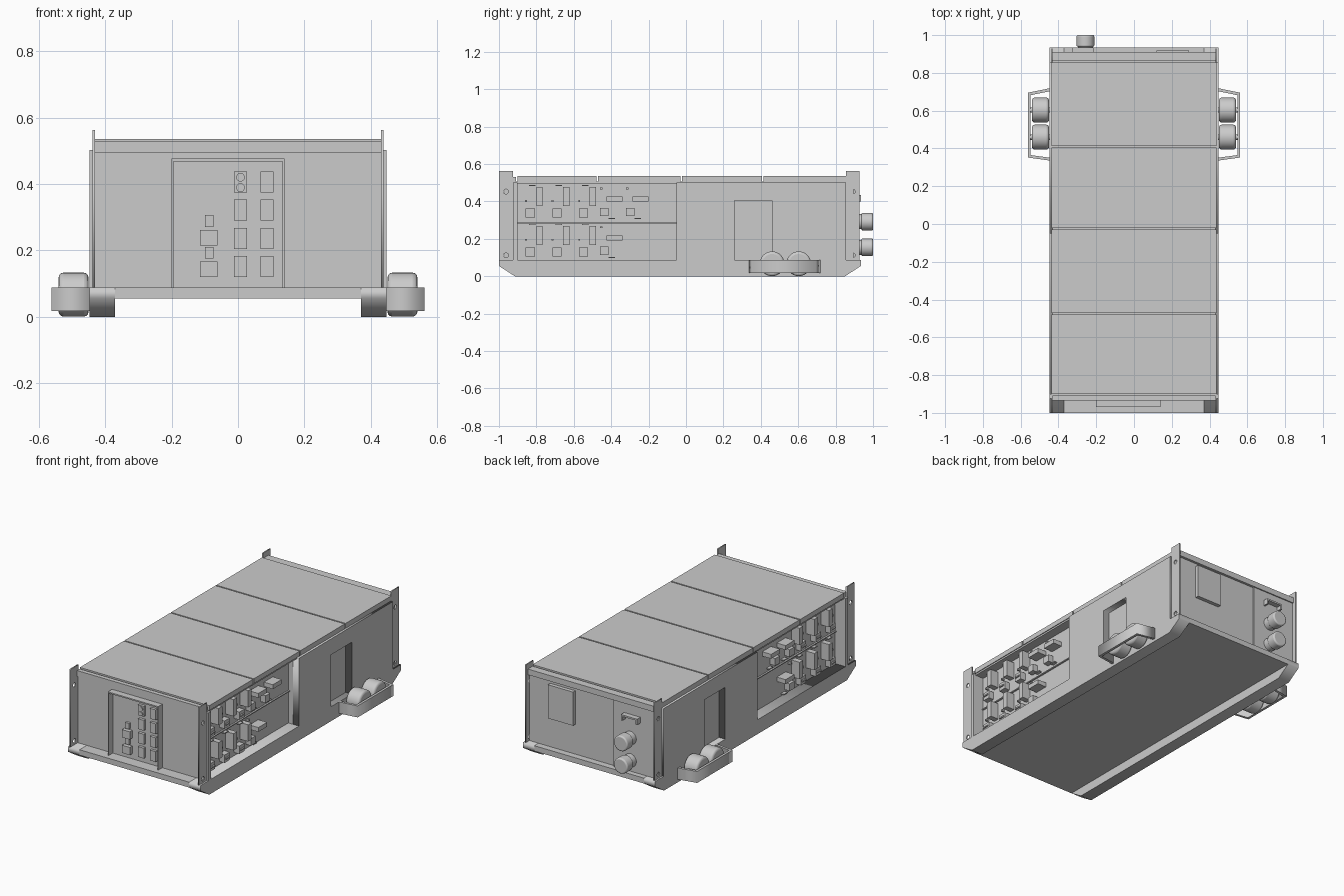
import bpy, math
from mathutils import Matrix

if "Cube" in bpy.data.objects:
    bpy.data.objects.remove(bpy.data.objects["Cube"])


def link(name, mesh):
    ob = bpy.data.objects.new(name, mesh)
    bpy.context.collection.objects.link(ob)
    return ob


def box(name, x, y, z):
    """Box from three (min, max) ranges."""
    (a, b), (c, d), (e, f) = sorted(x), sorted(y), sorted(z)
    v = [(i, j, k) for i in (a, b) for j in (c, d) for k in (e, f)]
    q = [(0, 1, 3, 2), (4, 6, 7, 5), (0, 4, 5, 1), (2, 3, 7, 6), (0, 2, 6, 4), (1, 5, 7, 3)]
    me = bpy.data.meshes.new(name)
    me.from_pydata(v, [], q)
    return link(name, me)


def plate(name, outline, lo, hi, holes=(), axis='X'):
    """Filled outline with round holes, extruded from lo to hi.
    axis X: outline is (y, z); axis Z: outline is (x, y)."""
    cu = bpy.data.curves.new(name, 'CURVE')
    cu.dimensions = '2D'
    cu.fill_mode = 'BOTH'
    cu.extrude = (hi - lo) / 2
    loops = [outline]
    for cx, cy, r in holes:
        loops.append([(cx + r * math.cos(t * math.pi / 8), cy + r * math.sin(t * math.pi / 8))
                      for t in range(16)])
    for pts in loops:
        sp = cu.splines.new('POLY')
        sp.points.add(len(pts) - 1)
        for p, (a, b) in zip(sp.points, pts):
            p.co = (a, b, 0, 1)
        sp.use_cyclic_u = True
    tmp = link(name + "_outline", cu)
    dg = bpy.context.evaluated_depsgraph_get()
    me = bpy.data.meshes.new_from_object(tmp.evaluated_get(dg))
    bpy.data.objects.remove(tmp)
    mid = (lo + hi) / 2
    if axis == 'X':
        me.transform(Matrix(((0, 0, 1, mid), (1, 0, 0, 0), (0, 1, 0, 0), (0, 0, 0, 1))))
    else:
        me.transform(Matrix.Translation((0, 0, mid)))
    return link(name, me)


def cyl(name, start, length, r, axis, bevel=0.0, n=32):
    """Cylinder starting at a point and running along +x or +y."""
    c = list(start)
    c['XY'.index(axis)] += length / 2
    rot = (0, math.pi / 2, 0) if axis == 'X' else (math.pi / 2, 0, 0)
    bpy.ops.mesh.primitive_cylinder_add(vertices=n, radius=r, depth=length, location=c, rotation=rot)
    ob = bpy.context.object
    ob.name = name
    if bevel:
        m = ob.modifiers.new("round", 'BEVEL')
        m.width, m.segments = bevel, 3
        m.limit_method = 'ANGLE'
    bpy.ops.object.shade_smooth_by_angle()
    return ob


# Base plate and enclosure core
box("base_plate", (-.37, .37), (-1, .935), (.055, .088))
box("core", (-.375, .375), (-.91, .88), (.08, .5))
box("rear_core", (-.405, .405), (-.05, .88), (.08, .5))
box("front_wall", (-.432, .432), (-.93, -.9), (.085, .5))
box("rear_wall", (-.432, .432), (.855, .895), (.085, .5))

# Roof panels and end beams
edges = (-.905, -.475, -.025, .41, .86)
for a, b in zip(edges, edges[1:]):
    box("roof_panel", (-.437, .437), (a + .004, b - .004), (.505, .535))
box("roof_deck", (-.432, .432), (-.93, .9), (.495, .508))
box("front_roof_beam", (-.432, .432), (-.935, -.909), (.495, .53))
box("rear_roof_beam", (-.432, .432), (.864, .91), (.495, .53))


# Side wall parts, same on both sides
for s in (-1, 1):
    def span(a, b):
        return sorted((s * a, s * b))

    # Skid runner with sloped ends
    plate("skid_runner", [(-1, .055), (-.915, 0), (.85, 0), (.935, .055), (.935, .088), (-1, .088)],
          *span(.37, .447))
    # Side wall with door opening, and the post before the equipment bay
    plate("side_wall", [(-.05, .085), (.26, .085), (.26, .405), (.46, .405), (.46, .085),
                        (.855, .085), (.855, .502), (-.05, .502)], *span(.37, .447))
    box("bay_post", span(.37, .447), (-.925, -.9), (.085, .502))
    # Lifting flanges with bolt holes
    for y0, y1 in ((-1, -.925), (.855, .928)):
        m = (y0 + y1) / 2
        plate("corner_flange", [(y0, .085), (y1, .085), (y1, .562), (y0, .562)], *span(.431, .438),
              holes=[(m, .453, .013), (m, .112, .013)])

    # Equipment bay: divider, tall modules, relays, terminal blocks, pins
    box("bay_shelf", span(.37, .385), (-.9, -.05), (.283, .289))
    for z in (0, -.208):
        for i in range(3):
            y = -.80 + .142 * i
            box("tall_module", span(.37, .43), (y, y + .034), (.375 + z, .477 + z))
            box("relay", span(.37, .41), (y - .057, y - .008), (.315 + z, .363 + z))
            box("relay_cap", span(.41, .418), (y - .05, y - .015), (.335 + z, .343 + z))
            box("pin", span(.37, .40), (y - .04, y - .005), (.483 + z, .489 + z))
            for dy in (-.06, .018):
                box("pin", span(.37, .395), (y + dy, y + dy + .01), (.398 + z, .408 + z))
        for y in (-.425, -.285)[:2 if z == 0 else 1]:
            box("terminal_block", span(.37, .435), (y, y + .085), (.4 + z, .427 + z))
            box("relay", span(.37, .41), (y - .035, y + .01), (.322 + z, .366 + z))
            box("pin", span(.37, .395), (y + .01, y + .045), (.306 + z, .312 + z))
            box("pin", span(.37, .395), (y - .035, y - .022), (.465 + z, .475 + z))

    # Wheels, axles and the guard rail around them
    for y in (.46, .603):
        cyl("wheel", (min(span(.45, .54)), y, .067), .09, .066, 'X', .014, 40)
        cyl("axle", (min(span(.44, .56)), y, .067), .12, .014, 'X', 0, 16)
    rail = [(.44, .335), (.562, .352), (.562, .695), (.44, .72),
            (.44, .704), (.547, .682), (.547, .365), (.44, .350)]
    plate("wheel_guard", [(s * x, y) for x, y in rail], .018, .088, axis='Z')

# Front control panel: hood frame with switches
box("panel_frame_top", (-.2, .14), (-.97, -.92), (.468, .476))
for x in (-.2, .134):
    box("panel_frame_side", (x, x + .006), (-.97, -.92), (.085, .47))
for i in range(4):
    z = .12 + .085 * i
    for x in (-.012, .068):
        box("breaker", (x, x + .039), (-.947, -.925), (z, z + .063))
for z in (.389, .42):
    cyl("socket", (.0075, -.952, z), .02, .013, 'Y', 0, 20)
for z in (0, -.095):
    box("plug", (-.115, -.062), (-.955, -.925), (.215 + z, .262 + z))
    box("plug_cap", (-.1, -.074), (-.945, -.925), (.27 + z, .306 + z))

# Rear: service box, connection panel, two ports and a bracket
box("service_box", (.12, .29), (.88, .918), (.27, .475))
box("connection_panel", (-.432, -.14), (.88, .903), (.088, .495))
for z in (.292, .155):
    cyl("port_neck", (-.257, .89, z), .06, .04, 'Y')
    cyl("port_cap", (-.257, .938, z), .062, .047, 'Y', .008)
box("bracket_plate", (-.325, -.215), (.9, .935), (.425, .435))
for x in (-.325, -.225):
    box("bracket_leg", (x, x + .01), (.9, .935), (.4, .43))
